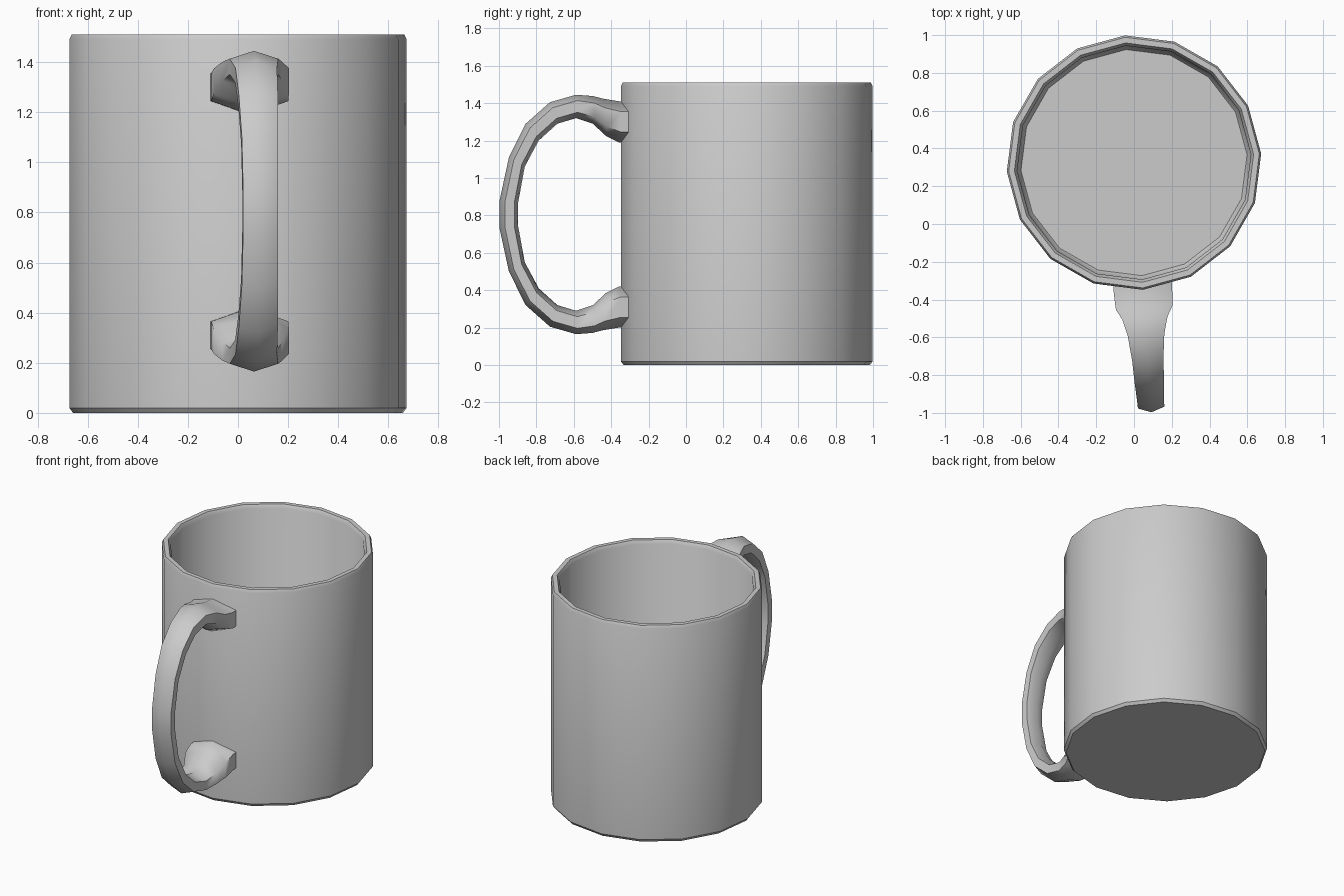
import bpy, bmesh, math
from mathutils import Matrix, Vector

if "Cube" in bpy.data.objects:
    bpy.data.objects.remove(bpy.data.objects["Cube"])

SIDES = 16
CY = 0.325                      # mug axis in y
TURN = math.radians(4)          # whole mug is turned slightly about its axis
PLACE = (Matrix.Translation((0, CY, 0)) @ Matrix.Rotation(TURN, 4, 'Z'))


def loft(name, rings, angle):
    """Skin a list of closed rings, cap both ends, shade smooth."""
    bm = bmesh.new()
    loops = [[bm.verts.new(PLACE @ Vector(p)) for p in ring] for ring in rings]
    n = len(loops[0])
    for a, b in zip(loops, loops[1:]):
        for i in range(n):
            j = (i + 1) % n
            bm.faces.new((a[i], a[j], b[j], b[i]))
    bm.faces.new(loops[0])
    bm.faces.new(loops[-1])
    bmesh.ops.recalc_face_normals(bm, faces=bm.faces)
    mesh = bpy.data.meshes.new(name)
    bm.to_mesh(mesh)
    bm.free()
    obj = bpy.data.objects.new(name, mesh)
    bpy.context.collection.objects.link(obj)
    bpy.ops.object.select_all(action='DESELECT')
    obj.select_set(True)
    bpy.context.view_layer.objects.active = obj
    bpy.ops.object.shade_smooth_by_angle(angle=math.radians(angle))
    return obj


# Cup: outer wall, rounded lip, inner wall and floor as (radius, z)
profile = [(0.66, 0), (0.675, 0.02), (0.675, 1.49), (0.665, 1.51),
           (0.635, 1.51), (0.62, 1.485), (0.62, 0.08), (0.60, 0.05)]
loft("cup_body", [[(r * math.cos(2 * math.pi * i / SIDES),
                    r * math.sin(2 * math.pi * i / SIDES), z)
                   for i in range(SIDES)] for r, z in profile], 35)

# Handle: upper half sections as (outer y, outer z, inner y, inner z, half width)
upper = [(-0.31, 1.41, -0.31, 1.19, 0.155), (-0.36, 1.41, -0.36, 1.19, 0.155),
         (-0.45, 1.425, -0.43, 1.225, 0.15), (-0.50, 1.438, -0.50, 1.29, 0.12),
         (-0.59, 1.445, -0.59, 1.32, 0.097), (-0.73, 1.405, -0.69, 1.29, 0.083),
         (-0.86, 1.29, -0.79, 1.20, 0.078), (-0.95, 1.11, -0.865, 1.06, 0.072),
         (-1.0, 0.88, -0.90, 0.87, 0.07)]
MID = 0.805
lower = [(a, 2 * MID - b, c, 2 * MID - d, w) for a, b, c, d, w in reversed(upper)]


def section(oy, oz, iy, iz, w):
    """Six-sided section with points facing outward and inward."""
    mid = Vector((0, (oy + iy) / 2 - CY, (oz + iz) / 2))
    out = Vector((0, (oy - iy) / 2, (oz - iz) / 2))
    side = Vector((w / math.cos(math.pi / 6), 0, 0))
    return [mid + out * math.cos(k * math.pi / 3) + side * math.sin(k * math.pi / 3)
            for k in range(6)]


loft("handle", [section(*s) for s in upper + lower], 65)
